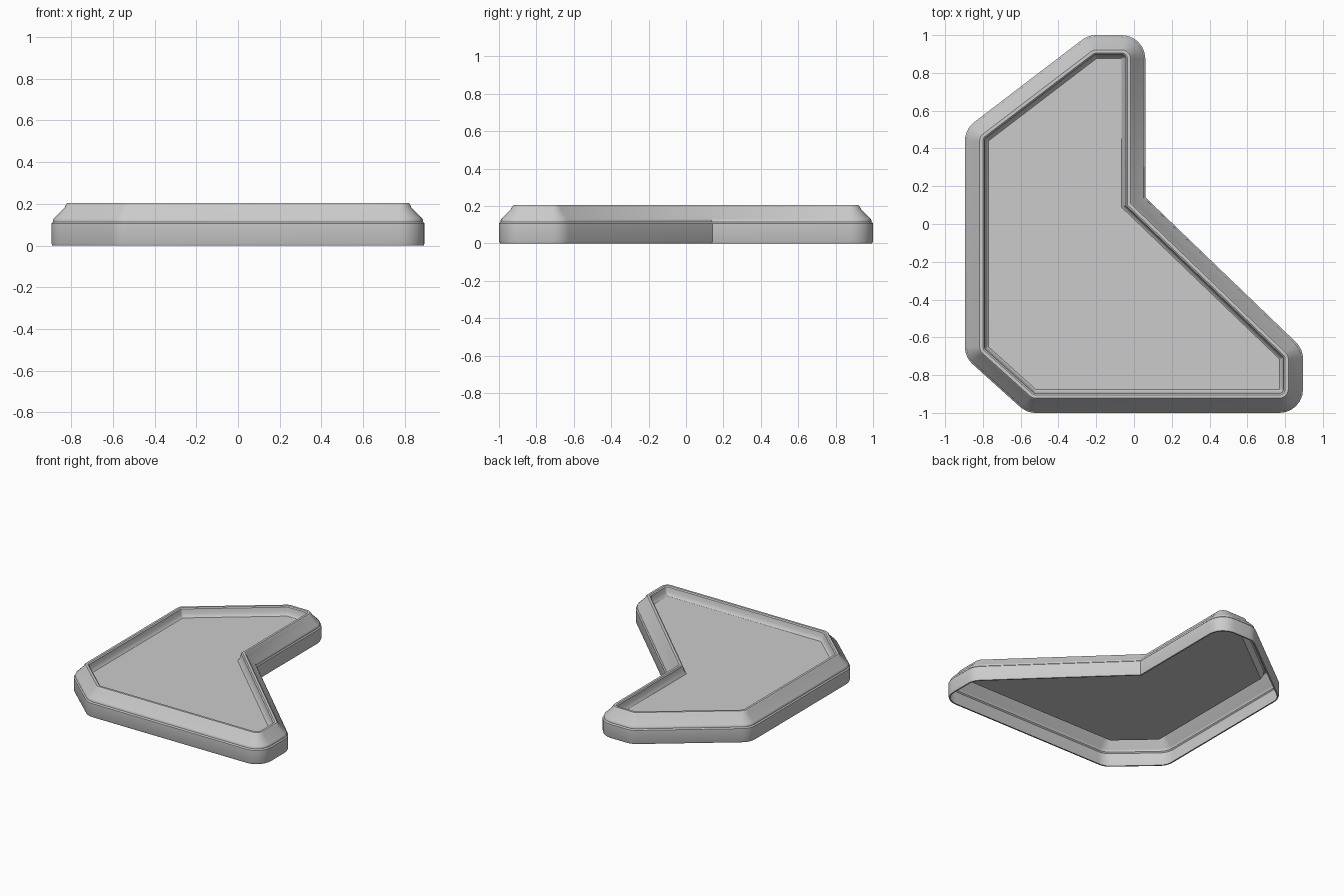
import bpy, bmesh, math
from mathutils import Vector

if "Cube" in bpy.data.objects:
    bpy.data.objects.remove(bpy.data.objects["Cube"])

# Panel outline (counter-clockwise); the frame is a rounded offset of it
PANEL = [Vector(p) for p in [(-.77, .44), (-.77, -.65), (-.52, -.875), (.77, -.875),
                             (.77, -.715), (-.065, .088), (-.065, .875), (-.2, .875)]]
# Frame cross-section: (distance outside the panel edge, height)
PROFILE = [(.11, 0), (.12, 0), (.125, .012), (.125, .106), (.117, .114), (.117, .122),
           (.112, .132), (.06, .184), (.055, .197), (.047, .205), (.03, .205),
           (.022, .198), (.016, .165), (.006, .145), (0, .14)]
STEPS = 6
PANEL_Z = .14


def offset_loop(d):
    """Offset the outline: arcs on outward corners, a mitre on the inward one."""
    pts = []
    n = len(PANEL)
    for i, p in enumerate(PANEL):
        e0 = (p - PANEL[i - 1]).normalized()
        e1 = (PANEL[(i + 1) % n] - p).normalized()
        n0, n1 = Vector((e0.y, -e0.x)), Vector((e1.y, -e1.x))
        if e0.cross(e1) < 0:
            m = (n0 + n1).normalized()
            pts.append(p + m * (d / m.dot(n0)))
        else:
            a0 = math.atan2(n0.y, n0.x)
            turn = math.acos(max(-1, min(1, e0.dot(e1))))
            for k in range(STEPS + 1):
                a = a0 + turn * k / STEPS
                pts.append(p + Vector((math.cos(a), math.sin(a))) * d)
    return pts


def finish(bm, name):
    me = bpy.data.meshes.new(name)
    bm.to_mesh(me)
    bm.free()
    ob = bpy.data.objects.new(name, me)
    bpy.context.collection.objects.link(ob)
    return ob


# Raised frame, hollow underneath
bm = bmesh.new()
rings = [[bm.verts.new((p.x, p.y, z)) for p in offset_loop(d)] for d, z in PROFILE]
for a, b in zip(rings, rings[1:]):
    for i in range(len(a)):
        j = (i + 1) % len(a)
        bm.faces.new((a[i], a[j], b[j], b[i]))
bmesh.ops.remove_doubles(bm, verts=bm.verts, dist=1e-5)
frame = finish(bm, "frame")
bpy.context.view_layer.objects.active = frame
frame.select_set(True)
bpy.ops.object.shade_smooth_by_angle(angle=math.radians(35))

# Flat recessed panel
bm = bmesh.new()
bm.faces.new([bm.verts.new((p.x, p.y, PANEL_Z)) for p in PANEL])
finish(bm, "panel")
